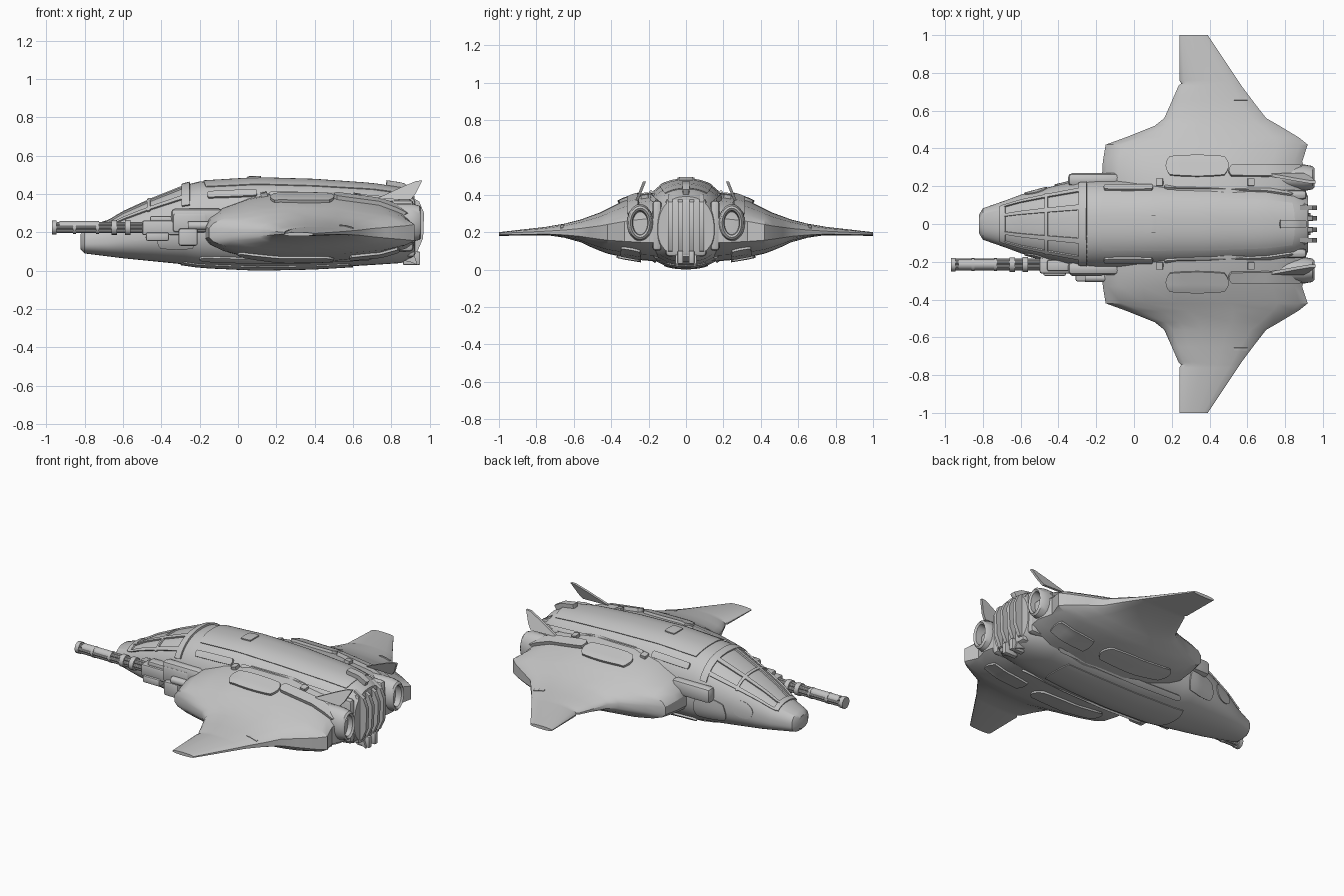
import bpy, bmesh, math
from mathutils import Vector, Matrix

cube = bpy.data.objects.get("Cube")
if cube:
    bpy.data.objects.remove(cube, do_unlink=True)

hull_grey = bpy.data.materials.new("hull_grey")
hull_grey.use_nodes = True
hull_grey.diffuse_color = (0.55, 0.55, 0.55, 1)
hull_grey.node_tree.nodes["Principled BSDF"].inputs["Base Color"].default_value = (0.55, 0.55, 0.55, 1)


def finish(name, bm, angle=35):
    bmesh.ops.remove_doubles(bm, verts=bm.verts, dist=0.0002)
    bmesh.ops.recalc_face_normals(bm, faces=bm.faces)
    mesh = bpy.data.meshes.new(name)
    bm.to_mesh(mesh)
    bm.free()
    mesh.materials.append(hull_grey)
    ob = bpy.data.objects.new(name, mesh)
    bpy.context.collection.objects.link(ob)
    bpy.ops.object.select_all(action='DESELECT')
    ob.select_set(True)
    bpy.context.view_layer.objects.active = ob
    bpy.ops.object.shade_smooth_by_angle(angle=math.radians(angle))
    return ob


def loft(name, rings, angle=35):
    bm = bmesh.new()
    loops = [[bm.verts.new(p) for p in ring] for ring in rings]
    n = len(loops[0])
    for a, b in zip(loops, loops[1:]):
        for i in range(n):
            bm.faces.new((a[i], a[(i + 1) % n], b[(i + 1) % n], b[i]))
    bm.faces.new(loops[0])
    bm.faces.new(loops[-1])
    return finish(name, bm, angle)


def box(name, lo, hi, bevel=0.01):
    bm = bmesh.new()
    lo, hi = Vector(lo), Vector(hi)
    bmesh.ops.create_cube(bm, size=1)
    for v in bm.verts:
        v.co = (lo + hi) / 2 + v.co * (hi - lo)
    bmesh.ops.bevel(bm, geom=bm.edges[:], offset=bevel, segments=2, affect='EDGES', profile=0.5)
    return finish(name, bm)


def tube(name, x0, x1, y, z, r, sides=16):
    bm = bmesh.new()
    m = Matrix.Translation(((x0 + x1) / 2, y, z)) @ Matrix.Rotation(math.pi / 2, 4, 'Y')
    bmesh.ops.create_cone(bm, cap_ends=True, segments=sides, radius1=r, radius2=r, depth=x1 - x0, matrix=m)
    return finish(name, bm)


def slab(name, points, thick, lean=0, y=0):
    # upright plate from an (x, z) outline, leaning sideways with height
    base = min(p[1] for p in points)
    rings = [[(x, y + t + lean * (z - base), z) for x, z in points] for t in (-thick / 2, thick / 2)]
    return loft(name, rings)


def lookup(table, t):
    for a, b in zip(table, table[1:]):
        if t <= b[0]:
            f = max(0, (t - a[0]) / (b[0] - a[0]))
            return [p + (q - p) * f for p, q in zip(a, b)]
    return list(table[-1])


# Fuselage stations: x, half width, bottom, top
BODY = [(-.82, .05, .11, .19), (-.8, .083, .09, .215), (-.68, .125, .075, .255), (-.6, .155, .065, .305),
        (-.45, .195, .05, .375), (-.28, .235, .033, .445), (-.2, .24, .02, .465), (.1, .24, .006, .483),
        (.4, .235, .012, .474), (.7, .22, .03, .453), (.85, .19, .04, .43), (.92, .15, .07, .39)]
# Wing stations: y, leading edge, trailing edge, bottom, top
WING = [(.12, -.15, .9, .04, .42), (.24, -.17, .92, .05, .4), (.33, -.165, .89, .065, .37),
        (.42, -.15, .92, .085, .325), (.46, -.04, .87, .1, .305), (.52, .11, .77, .125, .283),
        (.56, .16, .7, .145, .268), (.65, .2, .63, .17, .245), (.73, .235, .57, .182, .232),
        (.745, .25, .56, .183, .229), (.76, .24, .55, .183, .227), (1, .24, .39, .18, .2)]
# Wing thickness along the chord
FOIL = [(0, .2), (.02, .4), (.08, .62), (.2, .85), (.36, 1), (.62, .98), (.85, .8), (.96, .55), (1, .35)]


def body(x, deg):
    _, w, zb, zt = lookup(BODY, x)
    zm = zb + .44 * (zt - zb)
    c, s = math.cos(math.radians(deg)), math.sin(math.radians(deg))
    y = math.copysign(abs(c) ** .85, c) * w
    return Vector((x, y, zm + math.copysign(abs(s) ** .85, s) * ((zt - zm) if s > 0 else (zm - zb))))


def wing(x, y, up=1):
    _, le, te, zb, zt = lookup(WING, abs(y))
    t = lookup(FOIL, (x - le) / (te - le))[1]
    edge = .2 - .01 * min(1, abs(y))
    return Vector((x, y, edge + ((zt if up > 0 else zb) - edge) * t))


def plate(name, surf, a0, a1, b0, b1, h=.009, k=.1, inward=(0, 0, .22), n=8):
    # raised panel following a surface, with rounded corners
    bm = bmesh.new()
    grid = []
    for i in range(n + 1):
        row = []
        for j in range(n + 1):
            u, v = 2 * i / n - 1, 2 * j / n - 1
            a = (a0 + a1) / 2 + (a1 - a0) / 2 * u * math.sqrt(1 - k * v * v)
            b = (b0 + b1) / 2 + (b1 - b0) / 2 * v * math.sqrt(1 - k * u * u)
            p = surf(a, b)
            da, db = (a1 - a0) * .02, (b1 - b0) * .02
            nor = (surf(a + da, b) - surf(a - da, b)).cross(surf(a, b + db) - surf(a, b - db)).normalized()
            if nor.dot(p - Vector((p.x, inward[1], inward[2]))) < 0:
                nor = -nor
            row.append((bm.verts.new(p + nor * h), bm.verts.new(p - nor * .012)))
        grid.append(row)
    for i in range(n):
        for j in range(n):
            for t in (0, 1):
                bm.faces.new([grid[i + d][j + e][t] for d, e in ((0, 0), (1, 0), (1, 1), (0, 1))])
    rim = ([grid[i][0] for i in range(n)] + [grid[n][j] for j in range(n)]
           + [grid[i][n] for i in range(n, 0, -1)] + [grid[0][j] for j in range(n, 0, -1)])
    for p, q in zip(rim, rim[1:] + rim[:1]):
        bm.faces.new((p[0], q[0], q[1], p[1]))
    return finish(name, bm, 40)


# Fuselage
loft("fuselage", [[body(s[0], d) for d in range(0, 360, 6)] for s in BODY])

# Wings blended into the body
for side, s in (("left", 1), ("right", -1)):
    rings = []
    for y, le, te, zb, zt in WING:
        xs = [le + f * (te - le) for f, _ in FOIL]
        rings.append([wing(x, s * y) for x in xs] + [wing(x, s * y, -1) for x in reversed(xs)])
    loft(side + "_wing", rings, 28)

# Canopy frame bars and rear hood
plate("canopy_rear_hoop", body, -.29, -.25, 28, 152, .012, 0, n=14)
plate("canopy_mid_hoop", body, -.47, -.455, 38, 142, .009, 0, n=14)
plate("canopy_front_hoop", body, -.71, -.68, 42, 138, .009, 0, n=14)
for d in (40, 68, 105, 133):
    plate("canopy_rail", body, -.7, -.26, d, d + 7, .009, 0, n=12)
plate("spine_panel", body, -.18, .85, 58, 122, .005, .05, n=16)
plate("dorsal_hatch", body, .05, .12, 82, 98, .012, .15)
plate("dorsal_tail_rail", body, .77, .9, 86, 94, .03, .1)
plate("belly_panel", body, -.3, .6, 245, 295, .006, .1, n=12)

for side, s in (("left", 1), ("right", -1)):
    def flank(x, d, s=s):
        p = body(x, d)
        return Vector((p.x, s * p.y, p.z))

    def under(x, y):
        return wing(x, y, -1)

    # Hull panels and hatches
    plate(side + "_nose_hatch", flank, -.58, -.46, -8, 24, .006, .5)
    plate(side + "_cheek_panel", flank, -.42, -.22, -30, 8, .008, .3)
    plate(side + "_shoulder_rail", flank, -.16, .1, 36, 46, .014, .1)
    plate(side + "_side_rail", flank, .16, .84, 36, 43, .012, .1, n=12)
    plate(side + "_lower_rail", flank, -.2, .7, -52, -42, .012, .1, n=12)
    # Shoulder blister beside the cockpit
    box(side + "_blister", (-.35, s * .235 - .035, .23), (-.08, s * .235 + .035, .325), .025)
    # Wing root pods and vents
    plate(side + "_pod_panel", wing, .17, .5, s * .25, s * .36, .016, .25)
    plate(side + "_pod_tail", wing, .5, .88, s * .25, s * .31, .022, .15)
    for x in (.12, .6):
        plate(side + "_wing_clip", wing, x, x + .035, s * .2, s * .24, .02, .1)
    plate(side + "_under_pod", under, .0, .5, s * .24, s * .37, .012, .25)
    plate(side + "_under_vent", under, .58, .84, s * .24, s * .35, .012, .15)
    # Flap slit covers on wing edges
    plate(side + "_flap_joint", wing, .53, .6, s * .655, s * .67, .004, 0)

    # Nacelle with hollow oval exhaust
    oval = [(math.cos(a * math.pi / 12), math.sin(a * math.pi / 12)) for a in range(24)]
    shape = [(.55, .03, .06), (.75, .068, .1), (.9, .07, .1), (.945, .062, .09), (.955, .052, .078),
             (.945, .042, .066), (.87, .036, .058)]
    loft(side + "_engine", [[(x, s * .245 + w * c, .25 + h * q) for c, q in oval] for x, w, h in shape])
    # Tail fins
    slab(side + "_upper_fin", [(.72, .375), (.9, .37), (.925, .4), (.96, .47), (.93, .468), (.85, .435)],
         .016, -s * .4, s * .262)
    slab(side + "_lower_fin", [(.78, .07), (.9, .11), (.92, .08), (.935, .03), (.9, .045)], .014, 0, s * .05)
    # Rear side fairing beside the exhaust
    box(side + "_rear_fairing", (.72, s * .155 - .025, .1), (.915, s * .155 + .025, .37), .02)

# Ribbed tail thruster
box("tail_core", (.8, -.11, .07), (.925, .11, .38), .02)
for y in (-.085, -.03, .03, .085):
    slab("tail_rib", [(.88, .08), (.935, .1), (.965, .17), (.97, .3), (.945, .36), (.88, .4)], .024, 0, y)
for y in (-.03, .03):
    box("tail_foot", (.86, y - .015, .03), (.95, y + .015, .1), .006)

# Rotary gun on the right side
GY, GZ = -.215, .225
for i in range(6):
    a = i * math.pi / 3
    tube("gun_barrel", -.965, -.5, GY + .021 * math.cos(a), GZ + .021 * math.sin(a), .0105, 10)
tube("gun_spindle", -.93, -.5, GY, GZ, .016)
for x0, x1, r in ((-.97, -.945, .036), (-.86, -.845, .034), (-.74, -.725, .034), (-.66, -.63, .038), (-.59, -.56, .04)):
    tube("gun_collar", x0, x1, GY, GZ, r)
tube("gun_shroud", -.93, -.74, GY, GZ + .006, .027)
box("gun_housing", (-.5, -.262, .185), (-.24, -.175, .262), .012)
box("gun_upper_cover", (-.46, -.25, .25), (-.29, -.19, .285), .01)
box("gun_feed", (-.48, -.275, .155), (-.36, -.2, .2), .01)
box("ammo_box", (-.31, -.305, .13), (-.21, -.22, .22), .012)
box("gun_mount", (-.34, -.275, .2), (-.16, -.2, .3), .015)
tube("gun_recoil_tube", -.26, -.12, -.285, .235, .022)
